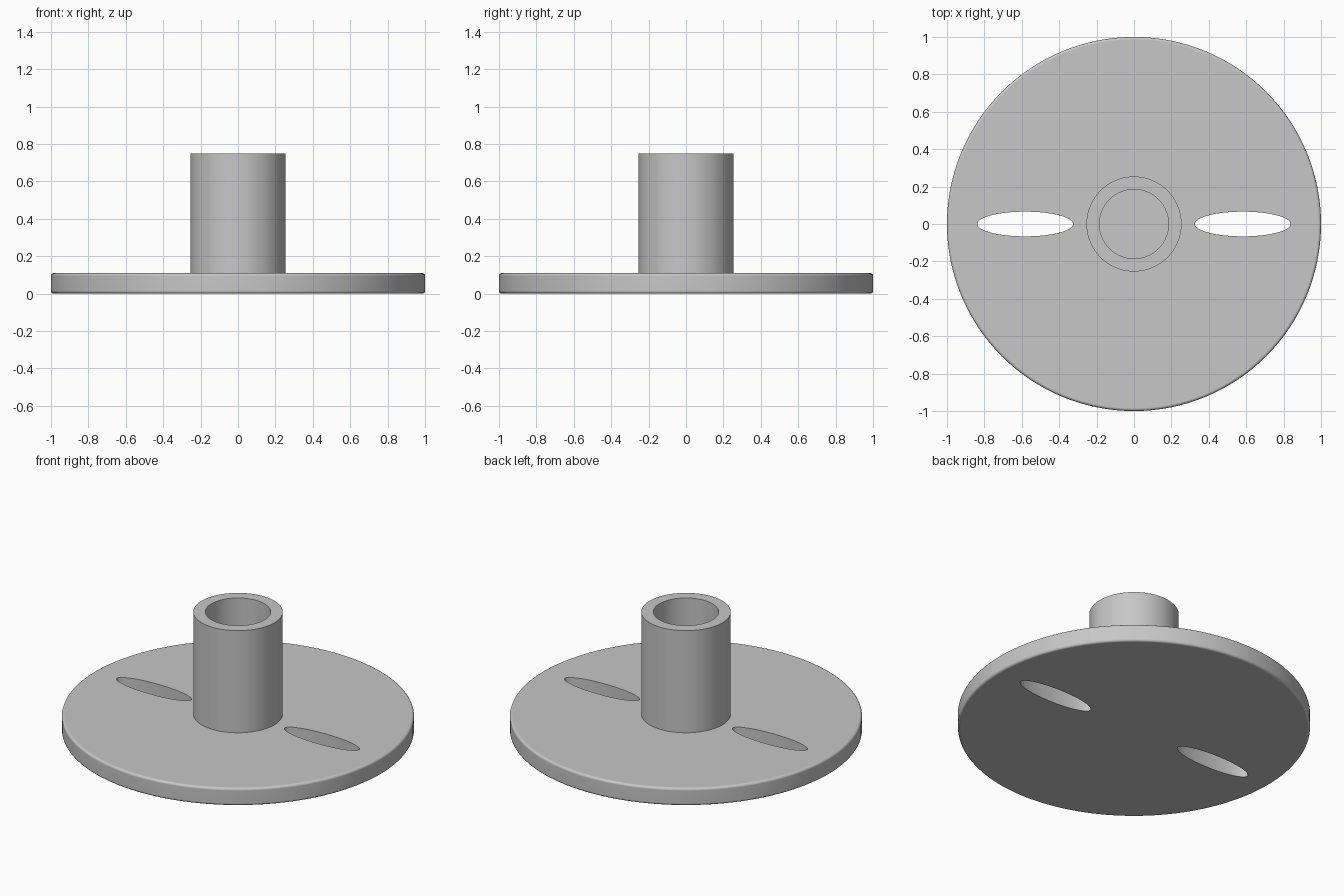
import bpy, bmesh
from math import radians, pi, cos, sin

cube = bpy.data.objects.get("Cube")
if cube:
    bpy.data.objects.remove(cube, do_unlink=True)

grey = bpy.data.materials.new("plain_grey")
grey.use_nodes = True
colour = (0.57, 0.57, 0.57, 1)
grey.diffuse_color = colour
grey.node_tree.nodes["Principled BSDF"].inputs["Base Color"].default_value = colour

DISC_TOP, TUBE_TOP = 0.11, 0.75
SEGMENTS = 128


def lathe(name, profile):
    """Revolve (radius, height) points into a closed solid, capping both ends."""
    bm = bmesh.new()
    rings = []
    for r, z in profile:
        rings.append([bm.verts.new((r * cos(2 * pi * i / SEGMENTS),
                                    r * sin(2 * pi * i / SEGMENTS), z))
                      for i in range(SEGMENTS)])
    for a, b in zip(rings, rings[1:]):
        for i in range(SEGMENTS):
            j = (i + 1) % SEGMENTS
            bm.faces.new((a[i], a[j], b[j], b[i]))
    bm.faces.new(rings[0][::-1])
    bm.faces.new(rings[-1])
    bmesh.ops.recalc_face_normals(bm, faces=bm.faces)
    mesh = bpy.data.meshes.new(name)
    bm.to_mesh(mesh)
    bm.free()
    mesh.materials.append(grey)
    obj = bpy.data.objects.new(name, mesh)
    bpy.context.collection.objects.link(obj)
    return obj


def activate(obj):
    bpy.ops.object.select_all(action='DESELECT')
    obj.select_set(True)
    bpy.context.view_layer.objects.active = obj


def finish(obj):
    activate(obj)
    bpy.ops.object.shade_smooth_by_angle(angle=radians(35))
    weighted = obj.modifiers.new("weighted_normals", 'WEIGHTED_NORMAL')
    weighted.keep_sharp = True


# Round base plate with softened rims
R, B, STEPS = 1.0, 0.015, 4
arc = [i * pi / 2 / STEPS for i in range(STEPS + 1)]
lower = [(R - B + B * sin(a), B - B * cos(a)) for a in arc]
upper = [(r, DISC_TOP - z) for r, z in reversed(lower)]
base = lathe("base_plate", lower + upper)

# Two narrow elliptical slots through the plate
for side in (-1, 1):
    bpy.ops.mesh.primitive_cylinder_add(vertices=96, radius=1, depth=1,
                                        location=(side * 0.582, 0, 0))
    cutter = bpy.context.object
    cutter.name = "slot_cutter"
    cutter.scale = (0.256, 0.066, 1)
    cutter.hide_render = True
    cutter.data.materials.append(grey)
    bpy.context.view_layer.update()
    cut = base.modifiers.new("slot", 'BOOLEAN')
    cut.operation = 'DIFFERENCE'
    cut.solver = 'EXACT'
    cut.object = cutter
    activate(base)
    bpy.ops.object.modifier_apply(modifier=cut.name)
    bpy.data.objects.remove(cutter, do_unlink=True)
finish(base)

# Central tube with a blind bore
tube = lathe("centre_tube", [(0.254, DISC_TOP - 0.01), (0.254, TUBE_TOP),
                             (0.185, TUBE_TOP), (0.185, DISC_TOP + 0.001)])
finish(tube)
